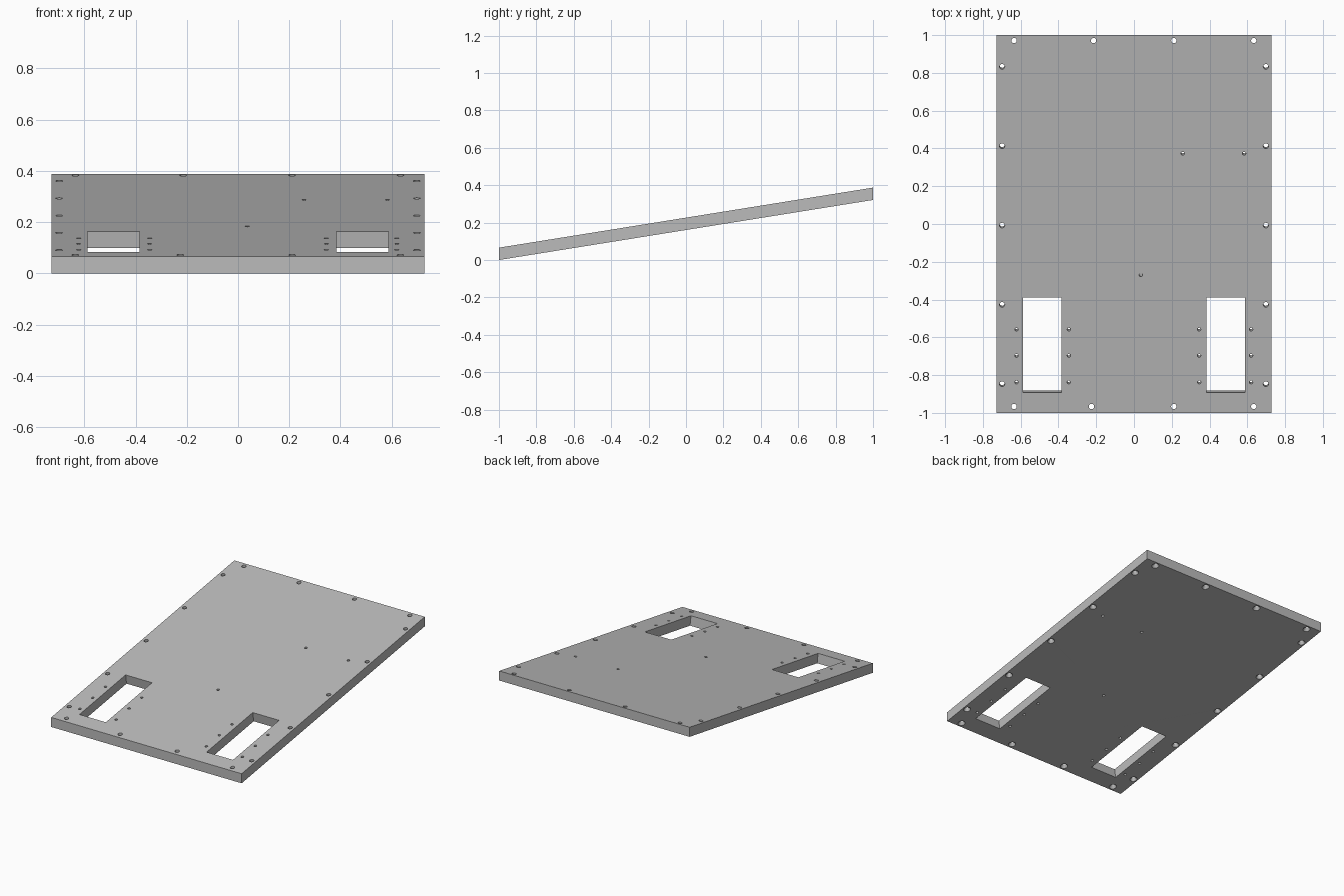
import bpy, bmesh, math
from mathutils import Matrix, Vector

cube = bpy.data.objects.get("Cube")
if cube:
    bpy.data.objects.remove(cube, do_unlink=True)

HALF_W, THICK, RISE = 0.728, 0.066, 0.321
TILT = math.atan(RISE / 2)
DEPTH = THICK * math.cos(TILT)


def top_frame(x, y, tilted=True):
    """Frame on the sloping top face, square to it or upright."""
    place = Matrix.Translation((x, y, THICK + (y + 1) * RISE / 2))
    return place @ Matrix.Rotation(TILT, 4, 'X') if tilted else place


def to_object(bm, name):
    bmesh.ops.recalc_face_normals(bm, faces=bm.faces[:])
    mesh = bpy.data.meshes.new(name)
    bm.to_mesh(mesh)
    bm.free()
    obj = bpy.data.objects.new(name, mesh)
    bpy.context.collection.objects.link(obj)
    return obj


def lathe(bm, profile, frame, sides=24):
    """Closed round cutter from (radius, height) pairs."""
    rings = []
    for r, z in profile:
        rings.append([bm.verts.new(frame @ Vector((
            r * math.cos(i * math.tau / sides), r * math.sin(i * math.tau / sides), z)))
            for i in range(sides)])
    for a, b in zip(rings, rings[1:]):
        for i in range(sides):
            j = (i + 1) % sides
            bm.faces.new((a[i], a[j], b[j], b[i]))
    bm.faces.new(rings[0])
    bm.faces.new(rings[-1])


# Sloping board with upright ends
bm = bmesh.new()
side = [(-1, 0), (1, RISE), (1, RISE + THICK), (-1, THICK)]
face = bm.faces.new([bm.verts.new((-HALF_W, y, z)) for y, z in side])
ext = bmesh.ops.extrude_face_region(bm, geom=[face])
bmesh.ops.translate(bm, vec=(2 * HALF_W, 0, 0),
                    verts=[g for g in ext["geom"] if isinstance(g, bmesh.types.BMVert)])
board = to_object(bm, "sloping_board")

# Cutters: two slots, countersunk edge holes and small pilot holes
bm = bmesh.new()
slot_len = 0.504 / math.cos(TILT)
for x in (-0.486, 0.486):
    bmesh.ops.create_cube(bm, size=1, matrix=top_frame(x, -0.641)
                          @ Matrix.Diagonal((0.202, slot_len, 0.3, 1)))

screw = [(0.014, 0.03), (0.014, 0.015 - DEPTH), (0.023, -DEPTH), (0.035, -DEPTH - 0.02)]
for x in (-0.635, -0.214, 0.211, 0.634):
    lathe(bm, screw, top_frame(x, 0.971, False))
for x in (-0.635, -0.225, 0.211, 0.634):
    lathe(bm, screw, top_frame(x, -0.966, False))
for x in (-0.698, 0.698):
    for i in range(5):
        lathe(bm, screw, top_frame(x, 0.833 - 0.42 * i))

pilot = [(0.009, 0.03), (0.009, -DEPTH - 0.03)]
for x in (-0.622, -0.345, 0.345, 0.62):
    for y in (-0.558, -0.697, -0.838):
        lathe(bm, pilot, top_frame(x, y))
for x, y in ((0.258, 0.373), (0.583, 0.373), (0.036, -0.27)):
    lathe(bm, pilot, top_frame(x, y))
cutter = to_object(bm, "hole_cutter")
cutter.hide_render = True

# Cut the board and drop the cutter
bpy.context.view_layer.objects.active = board
board.select_set(True)
cut = board.modifiers.new("holes", 'BOOLEAN')
cut.operation, cut.solver, cut.object = 'DIFFERENCE', 'EXACT', cutter
bpy.ops.object.modifier_apply(modifier=cut.name)
bpy.data.objects.remove(cutter, do_unlink=True)

# Plain grey finish
grey = bpy.data.materials.new("plain_grey")
grey.use_nodes = True
colour = (0.5, 0.5, 0.5, 1)
grey.diffuse_color = colour
grey.node_tree.nodes["Principled BSDF"].inputs["Base Color"].default_value = colour
board.data.materials.clear()
board.data.materials.append(grey)
for p in board.data.polygons:
    p.material_index = 0
bpy.ops.object.shade_smooth_by_angle(angle=math.radians(30))
